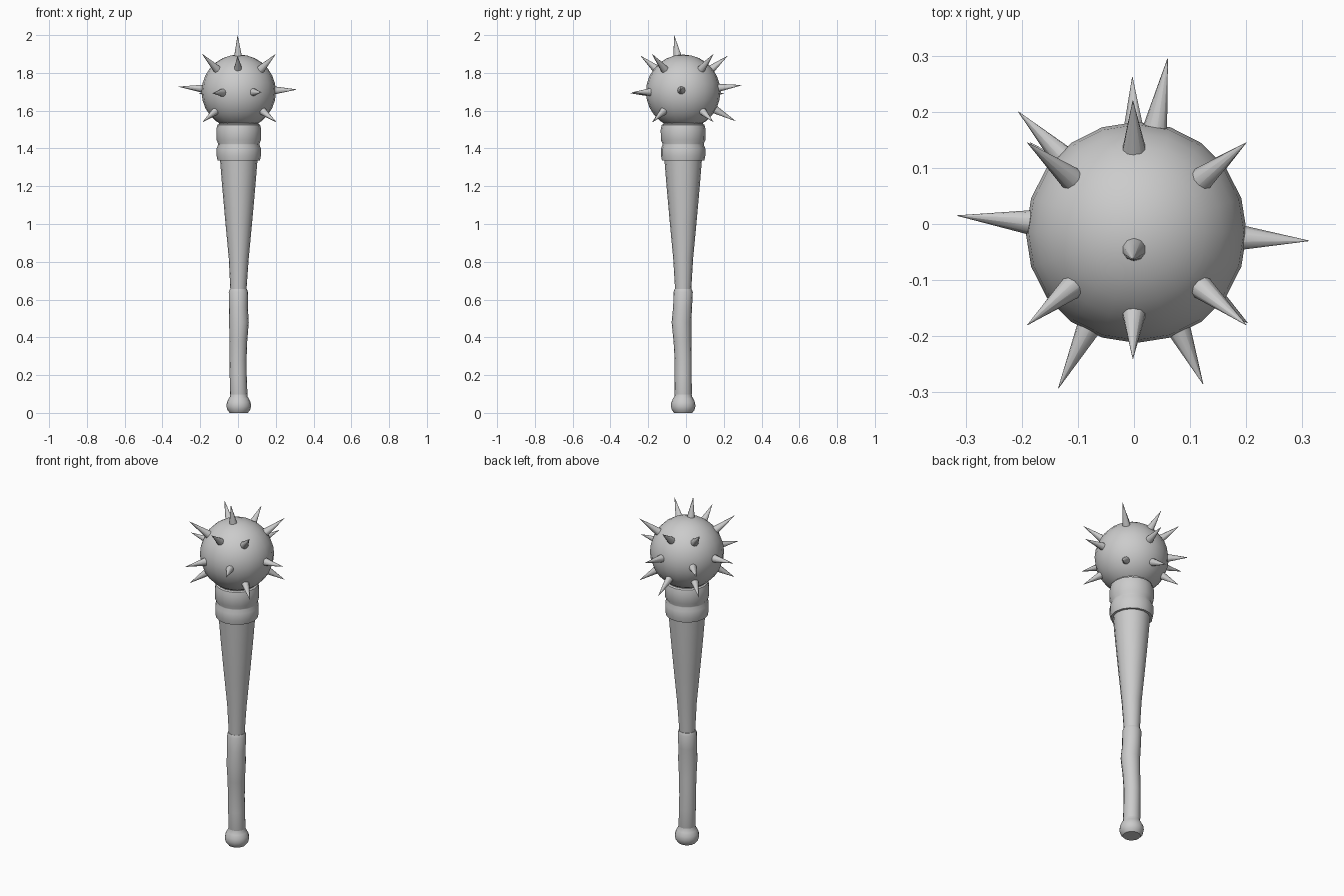
import bpy, bmesh, math
from mathutils import Vector

if "Cube" in bpy.data.objects:
    bpy.data.objects.remove(bpy.data.objects["Cube"])

CX, CY = 0.004, -0.015
BALL = Vector((CX, CY, 1.70))


def finish(bm, name, angle=40):
    bmesh.ops.recalc_face_normals(bm, faces=bm.faces)
    me = bpy.data.meshes.new(name)
    bm.to_mesh(me)
    bm.free()
    ob = bpy.data.objects.new(name, me)
    bpy.context.collection.objects.link(ob)
    bpy.ops.object.select_all(action='DESELECT')
    ob.select_set(True)
    bpy.context.view_layer.objects.active = ob
    bpy.ops.object.shade_smooth_by_angle(angle=math.radians(angle))
    return ob


def lathe(name, profile, sides=16, angle=40):
    # profile rows: radius, z, optional x and y shift of the ring
    bm = bmesh.new()
    rings = []
    for r, z, *off in profile:
        ox, oy = off if off else (0, 0)
        rings.append([bm.verts.new((CX + ox + r * math.cos(2 * math.pi * i / sides),
                                    CY + oy + r * math.sin(2 * math.pi * i / sides), z))
                      for i in range(sides)])
    for a, b in zip(rings, rings[1:]):
        for i in range(sides):
            j = (i + 1) % sides
            bm.faces.new((a[i], a[j], b[j], b[i]))
    bm.faces.new(rings[0])
    bm.faces.new(rings[-1])
    return finish(bm, name, angle)


# Pommel
lathe("pommel", [(0.048, 0.0), (0.060, 0.015), (0.065, 0.035), (0.063, 0.055),
                 (0.054, 0.075), (0.046, 0.088), (0.044, 0.11)])

# Grip with slight hand-worn wobble
lathe("grip", [(0.044, 0.09), (0.046, 0.10), (0.045, 0.20, -0.003, 0), (0.045, 0.28, -0.004, 0),
               (0.047, 0.38, -0.002, -0.004), (0.052, 0.48, 0.001, -0.009),
               (0.050, 0.56, -0.002, -0.003), (0.051, 0.64, -0.002, 0), (0.045, 0.655, -0.002, 0)])

# Tapered shaft
lathe("shaft", [(0.042, 0.64, -0.002, 0), (0.053, 0.82), (0.070, 1.0), (0.088, 1.2), (0.100, 1.35)])

# Collar rings and the flared neck into the ball
lathe("collar", [(0.095, 1.335), (0.112, 1.335), (0.117, 1.36), (0.117, 1.40), (0.109, 1.42),
                 (0.109, 1.425), (0.118, 1.445), (0.119, 1.50), (0.113, 1.525), (0.104, 1.53),
                 (0.106, 1.55), (0.122, 1.57), (0.10, 1.60)])

# Ball head
bm = bmesh.new()
bmesh.ops.create_uvsphere(bm, u_segments=20, v_segments=14, radius=0.197)
bmesh.ops.translate(bm, verts=bm.verts, vec=BALL)
finish(bm, "ball_head")

# Spikes, each listed by its tip
tips = [(-0.002, -0.063, 2.0)]
tips += [(-0.19, 0.145, 1.90), (0.20, 0.145, 1.90), (-0.002, 0.22, 1.89),
         (-0.19, -0.18, 1.90), (0.20, -0.18, 1.90), (-0.002, -0.24, 1.89)]
tips += [(-0.315, 0.015, 1.727), (0.312, -0.03, 1.712), (0.06, 0.295, 1.735),
         (-0.206, 0.20, 1.69), (-0.135, -0.293, 1.692), (0.123, -0.285, 1.697)]
tips += [(-0.185, 0.145, 1.54), (0.20, 0.145, 1.54), (-0.003, 0.262, 1.545),
         (-0.187, -0.178, 1.54), (0.202, -0.176, 1.54)]
for n, t in enumerate(tips, 1):
    d = Vector(t) - BALL
    length = d.length - 0.16
    bm = bmesh.new()
    bmesh.ops.create_cone(bm, cap_ends=True, segments=10, radius1=0.027,
                          radius2=0.0005, depth=length)
    bmesh.ops.translate(bm, verts=bm.verts, vec=(0, 0, 0.16 + length / 2))
    bmesh.ops.rotate(bm, verts=bm.verts, cent=(0, 0, 0),
                     matrix=Vector((0, 0, 1)).rotation_difference(d).to_matrix())
    bmesh.ops.translate(bm, verts=bm.verts, vec=BALL)
    finish(bm, f"spike_{n:02d}", 50)
